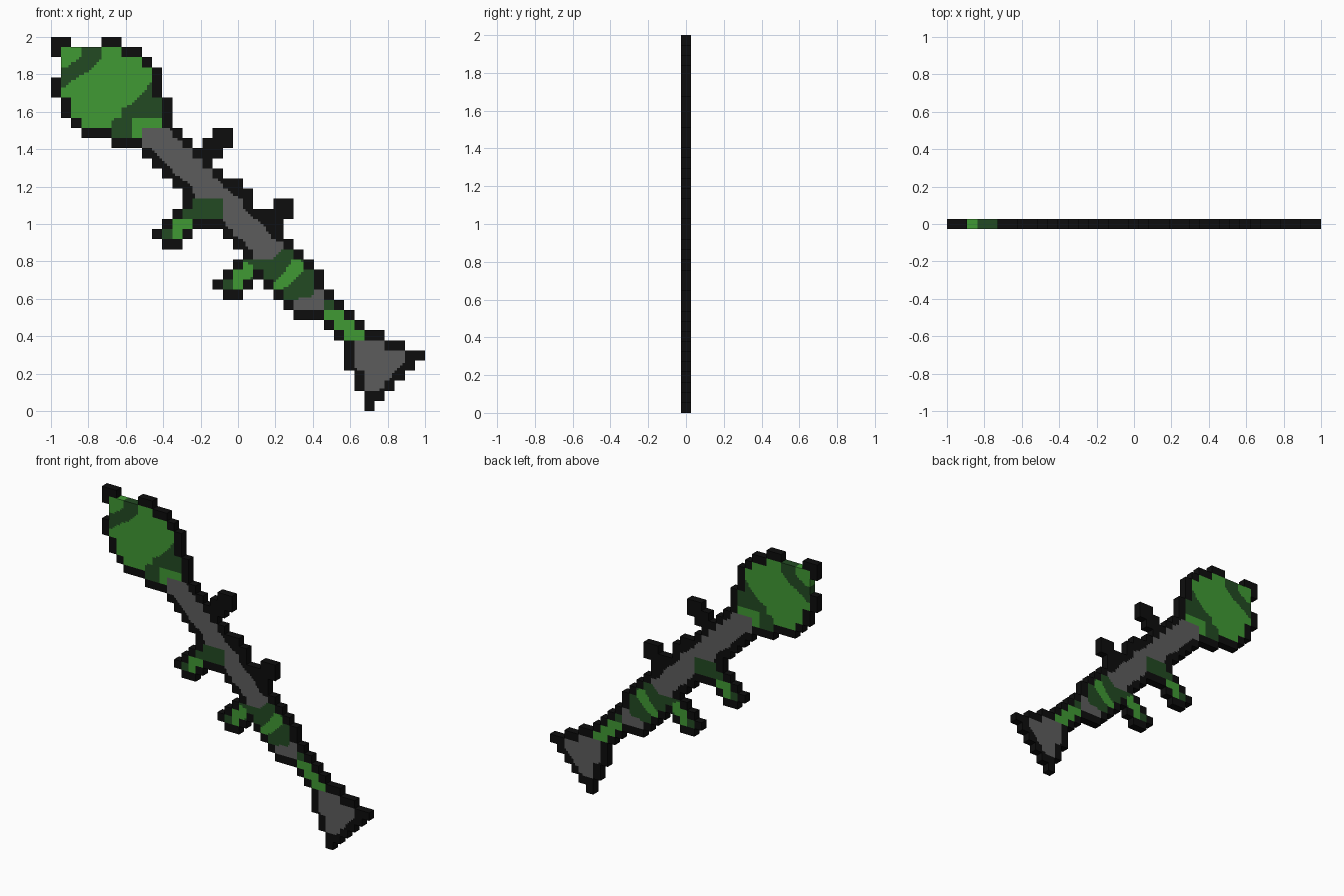
import bpy, bmesh

if "Cube" in bpy.data.objects:
    bpy.data.objects.remove(bpy.data.objects["Cube"])

N, SUB = 37, 4                 # blocks across the model, paint steps per block
CELL = 2.0 / N
HALF = CELL / 2

COLOURS = [("black_outline", (0.004, 0.004, 0.004)), ("metal_grey", (0.107, 0.107, 0.107)),
           ("leaf_green", (0.051, 0.319, 0.033)), ("dark_green", (0.016, 0.067, 0.016))]
BLACK, GREY, GREEN, DARK = range(4)
MATS = []
for name, rgb in COLOURS:
    m = bpy.data.materials.new(name)
    m.diffuse_color = (*rgb, 1)
    m.use_nodes = True
    m.node_tree.nodes["Principled BSDF"].inputs["Base Color"].default_value = m.diffuse_color
    MATS.append(m)

# Silhouette: each part is a stack of block rows, (first, last) column, from its top row down
PARTS = {
    "warhead": (0, [(0, 1), (0, 8), (1, 9), (1, 10), (0, 10), (0, 10), (1, 11), (1, 11),
                    (2, 11), (3, 12), (6, 13)]),
    "warhead_rim": (0, [(5, 6)]),
    "tube": (11, [(9, 14), (10, 15), (11, 16), (12, 18), (13, 19), (13, 19), (16, 20),
                  (16, 21), (17, 22), (18, 23), (19, 24)]),
    "front_sight": (9, [(16, 17), (15, 17), (15, 16)]),
    "rear_sight": (16, [(22, 23), (20, 23), (20, 22)]),
    "front_grip": (17, [(12, 15), (11, 16), (10, 13), (11, 12)]),
    "rear_grip": (22, [(18, 20), (17, 21), (16, 19), (17, 18)]),
    "rear_tube": (22, [(20, 25), (21, 26), (21, 26), (22, 27), (23, 28), (24, 29),
                       (27, 30), (28, 32)]),
    "exhaust_cone": (30, [(29, 34), (29, 36), (29, 35), (30, 34), (30, 33), (31, 32), (31, 31)]),
}

# Painted areas in block units (column, row from top); later ones cover earlier ones
PAINT = []


def paint(colour, *pts):
    PAINT.append((colour, pts))


def paint_box(colour, x0, y0, x1, y1):
    paint(colour, (x0, y0), (x1, y0), (x1, y1), (x0, y1))


# warhead: green with two dark bands
paint_box(GREEN, 0, 0, 11.2, 10)
paint(DARK, (3, 1), (5.1, 1), (4.9, 2.2), (4, 3.2), (2, 4.4), (1, 5.2), (1, 3), (1.7, 2.9), (3, 2))
paint(DARK, (10, 4.3), (11, 6), (11, 8), (8, 8), (8, 10), (6, 10), (6, 8.2), (6.9, 8),
      (6.9, 7.2), (8, 6.6), (9, 5.7))
# grips
paint_box(DARK, 13, 16, 17, 18)
paint_box(DARK, 11, 19, 12, 20)
paint(GREEN, (12, 18), (14, 18), (14, 19), (13.2, 20), (12, 20))
paint_box(DARK, 17, 22, 21, 25)
paint(GREEN, (19, 22.2), (20, 22.5), (19.9, 23.8), (19, 24.2), (19, 25), (18, 25), (18, 23))
# rear tube
paint_box(DARK, 21, 21, 28, 28)
paint(GREEN, (24, 21.8), (25, 22.2), (25, 23.2), (23.7, 24.5), (22.9, 25), (22, 25),
      (22, 24.3), (23, 23.5))
paint(GREY, (26, 24), (27, 24), (27, 26.9), (24, 26.9), (24, 26), (26, 25.6))
paint(GREEN, (27, 27), (29, 27), (31, 29.2), (31, 30), (30, 30.1), (30, 31), (29, 31), (27, 28.5))
# tube and exhaust cone
paint(GREY, (9, 9), (11.8, 9), (12.4, 10), (14, 11.1), (16, 13), (16.4, 14.1), (18, 15.7),
      (19, 16.1), (19.3, 17.3), (21, 18.6), (21.9, 20), (23, 20.4), (22.9, 21), (22, 22),
      (20, 22), (19, 20), (18, 19.7), (17, 18), (17, 16), (14.3, 16), (13.8, 14.6),
      (12.3, 13.6), (11, 12), (9.8, 11.1), (9, 11))
paint(GREY, (30, 30), (34.8, 30), (35.1, 31.4), (35, 32.1), (34, 33), (33.4, 34.4),
      (32.4, 35), (31, 35), (30.8, 33.4), (30, 32.7))


def inside(x, y, pts):
    hit = False
    for (ax, ay), (bx, by) in zip(pts, pts[1:] + pts[:1]):
        if (ay > y) != (by > y) and x < ax + (y - ay) * (bx - ax) / (by - ay):
            hit = not hit
    return hit


owner = {}
for name, (top, rows) in PARTS.items():
    for r, (a, b) in enumerate(rows, top):
        for c in range(a, b + 1):
            owner.setdefault((c, r), name)

SIDES = [(-1, 0), (1, 0), (0, -1), (0, 1)]
OPEN = {(2, 1), (3, 1), (4, 1), (1, 2), (1, 3)}    # gaps in the warhead outline


def colour_at(cell, x, y):
    """Border blocks are black, inner ones take the topmost painted area."""
    edge = any((cell[0] + dx, cell[1] + dy) not in owner for dx, dy in SIDES)
    if edge and cell not in OPEN:
        return BLACK
    for colour, pts in reversed(PAINT):
        if inside(x, y, pts):
            return colour
    return BLACK


def build(name):
    bm = bmesh.new()
    cache = {}

    def vert(i, j, y):
        if (i, j, y) not in cache:
            cache[i, j, y] = bm.verts.new((i * CELL / SUB - 1, y, 2 - j * CELL / SUB))
        return cache[i, j, y]

    def face(mat, *keys):
        bm.faces.new([vert(*k) for k in keys]).material_index = mat

    for (c, r), who in owner.items():
        if who != name:
            continue
        for i in range(c * SUB, c * SUB + SUB):
            for j in range(r * SUB, r * SUB + SUB):
                mat = colour_at((c, r), (i + .5) / SUB + 1e-4, (j + .5) / SUB + 1e-4)
                ring = [(i, j + 1), (i + 1, j + 1), (i + 1, j), (i, j)]
                face(mat, *[(*p, -HALF) for p in ring])
                face(mat, *[(*p, HALF) for p in reversed(ring)])
                # side walls where the next block is empty
                for k, (dx, dy) in enumerate([(0, 1), (1, 0), (0, -1), (-1, 0)]):
                    if ((i + dx) // SUB, (j + dy) // SUB) not in owner:
                        p, q = ring[k], ring[(k + 1) % 4]
                        face(mat, (*q, -HALF), (*p, -HALF), (*p, HALF), (*q, HALF))
    me = bpy.data.meshes.new(name)
    bm.to_mesh(me)
    bm.free()
    for m in MATS:
        me.materials.append(m)
    bpy.context.collection.objects.link(bpy.data.objects.new(name, me))


for part in PARTS:
    build(part)
